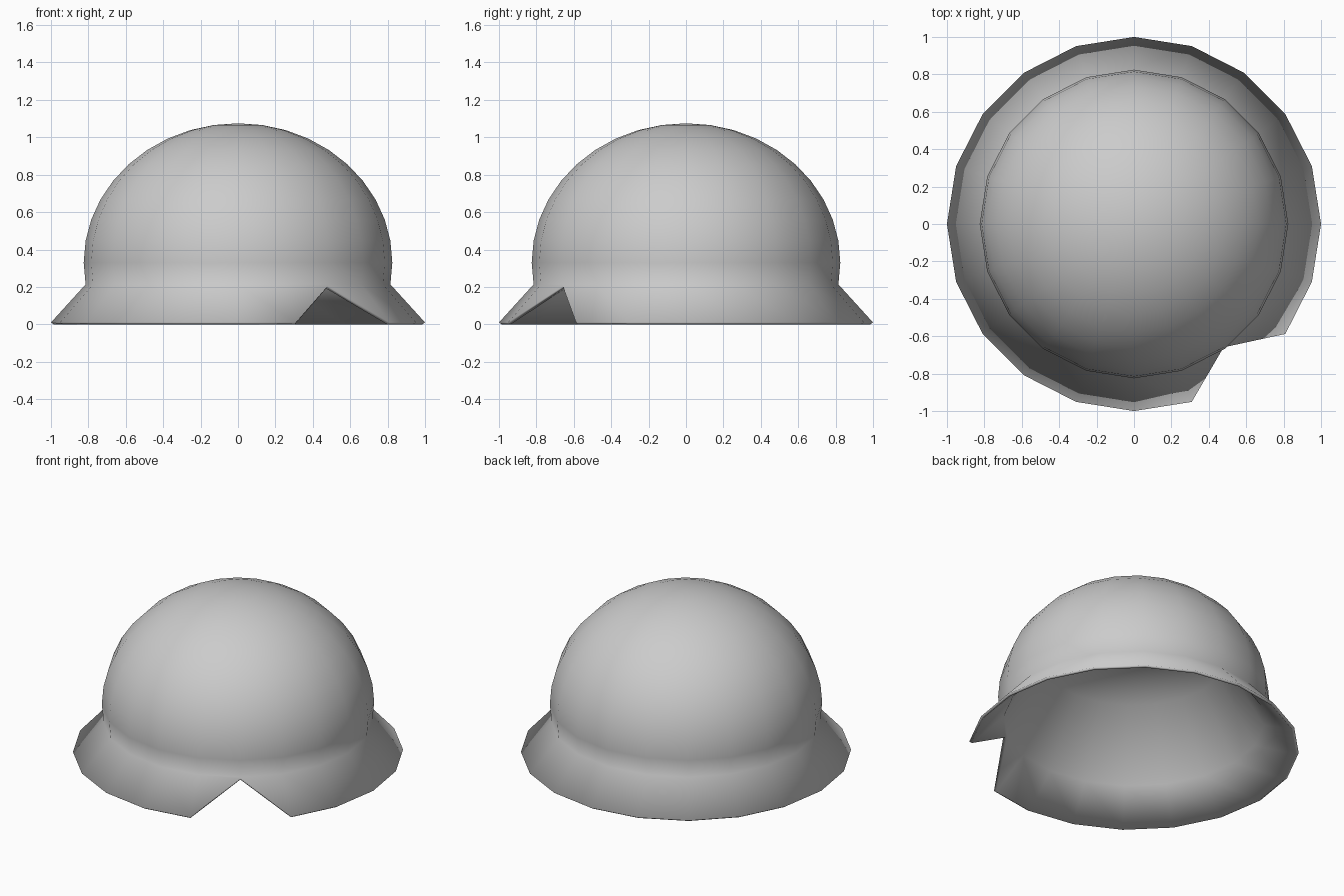
import bpy, bmesh
from math import sin, cos, radians, pi

if "Cube" in bpy.data.objects:
    bpy.data.objects.remove(bpy.data.objects["Cube"])

SIDES = 20
NOTCH = 17            # spoke at -54 degrees, front right

# Closed helmet profile (radius, z): crown, neck, flared brim, hollow inside
crown = [(0.825 * cos(radians(a)), 0.33 + 0.745 * sin(radians(a)))
         for a in range(81, -10, -9)]
brim_outer = (1.0, 0.01)
brim_inner = (0.985, 0.0)
neck_outer = (0.812, 0.21)
neck_inner = (0.79, 0.195)
lining = [neck_inner, (0.55, 0.62)]
profile = crown + [brim_outer, brim_inner] + lining

bm = bmesh.new()


def ring(r, z):
    verts = []
    for i in range(SIDES):
        rr, zz = r, z
        # Notch: the rim corner on this spoke is pulled up to the neck
        if i == NOTCH and (r, z) == brim_outer:
            rr, zz = neck_outer[0] + 0.003, neck_outer[1] - 0.006
        if i == NOTCH and (r, z) == brim_inner:
            rr, zz = neck_inner[0] + 0.012, neck_inner[1] - 0.004
        a = 2 * pi * i / SIDES
        verts.append(bm.verts.new((rr * cos(a), rr * sin(a), zz)))
    return verts


rings = [ring(r, z) for r, z in profile]

# Walls between neighbouring rings
for upper, lower in zip(rings, rings[1:]):
    for i in range(SIDES):
        j = (i + 1) % SIDES
        bm.faces.new((upper[i], lower[i], lower[j], upper[j]))

# Crown tip and flat inner ceiling
tip = bm.verts.new((0, 0, 1.075))
for i in range(SIDES):
    bm.faces.new((tip, rings[0][i], rings[0][(i + 1) % SIDES]))
bm.faces.new(rings[-1])

bmesh.ops.recalc_face_normals(bm, faces=bm.faces)
for f in bm.faces:
    f.smooth = True

mesh = bpy.data.meshes.new("helmet")
bm.to_mesh(mesh)
bm.free()
helmet = bpy.data.objects.new("helmet", mesh)
bpy.context.collection.objects.link(helmet)
